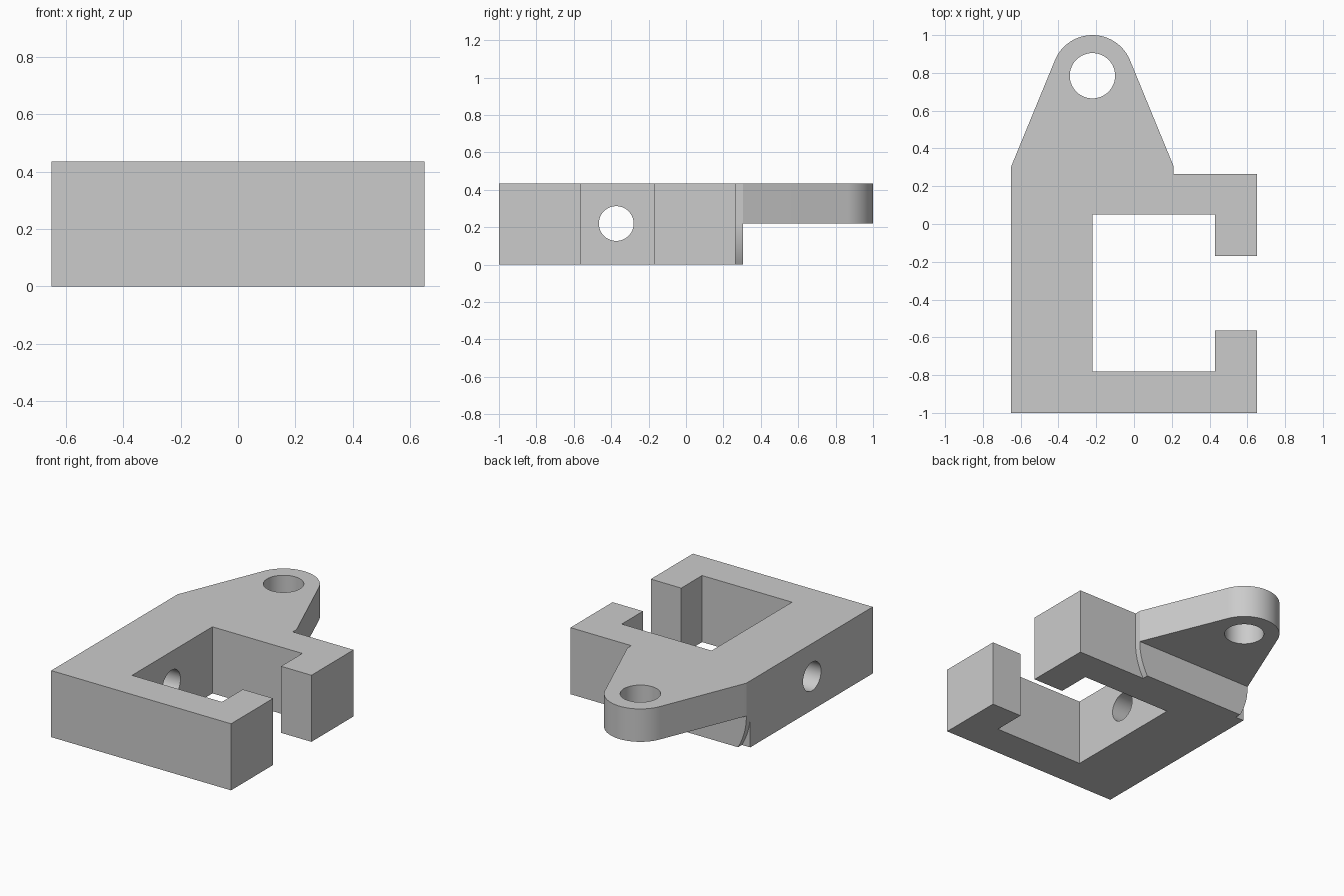
import bpy
import bmesh
from math import sin, cos, asin, atan2, acos, hypot, pi, radians
from mathutils import Matrix, Vector

if "Cube" in bpy.data.objects:
    bpy.data.objects.remove(bpy.data.objects["Cube"])

HEIGHT = 0.435
MID = 0.22                      # underside of the lug, height of the side hole
EYE = Vector((-0.22, 0.785))    # centre of the lug eye
HALF = 0.43                     # half width of the lug base
BASE_Y = 0.305                  # where the lug starts to taper
EYE_R = 0.215

grey = bpy.data.materials.new("plain grey")
grey.use_nodes = True
grey.diffuse_color = (0.6, 0.6, 0.6, 1)
grey.node_tree.nodes["Principled BSDF"].inputs["Base Color"].default_value = (0.6, 0.6, 0.6, 1)


def prism(name, outline, start, depth):
    """Extrude a list of 3D points built by start (2D -> 3D) along depth."""
    bm = bmesh.new()
    face = bm.faces.new([bm.verts.new(start(u, v)) for u, v in outline])
    grown = bmesh.ops.extrude_face_region(bm, geom=[face])["geom"]
    bmesh.ops.translate(bm, vec=depth, verts=[g for g in grown if isinstance(g, bmesh.types.BMVert)])
    bmesh.ops.recalc_face_normals(bm, faces=bm.faces)
    return to_object(name, bm)


def rod(name, radius, length, matrix):
    bm = bmesh.new()
    bmesh.ops.create_cone(bm, cap_ends=True, segments=64, radius1=radius,
                          radius2=radius, depth=length, matrix=matrix)
    return to_object(name, bm)


def to_object(name, bm):
    mesh = bpy.data.meshes.new(name)
    bm.to_mesh(mesh)
    bm.free()
    mesh.materials.append(grey)
    obj = bpy.data.objects.new(name, mesh)
    bpy.context.collection.objects.link(obj)
    return obj


def combine(target, other, operation):
    """Apply a boolean and discard the helper."""
    mod = target.modifiers.new(operation, "BOOLEAN")
    mod.operation = operation
    mod.solver = "EXACT"
    mod.object = other
    bpy.context.view_layer.objects.active = target
    bpy.ops.object.modifier_apply(modifier=mod.name)
    bpy.data.objects.remove(other)


# C-shaped frame with a slot in its right side
frame = [(-0.65, -1), (0.65, -1), (0.65, -0.565), (0.43, -0.565), (0.43, -0.78),
         (-0.22, -0.78), (-0.22, 0.05), (0.43, 0.05), (0.43, -0.17), (0.65, -0.17),
         (0.65, 0.265), (-0.65, 0.265)]
bracket = prism("bracket", frame, lambda x, y: (x, y, 0), (0, 0, HEIGHT))

# Tapered lug: straight sides tangent to a round end
reach = EYE.y - BASE_Y
tangent = acos(EYE_R / hypot(HALF, reach)) + atan2(-reach, HALF)
steps = 40
lug_outline = [(EYE.x - HALF, 0.15), (EYE.x + HALF, 0.15), (EYE.x + HALF, BASE_Y)]
for i in range(steps + 1):
    a = tangent + (pi - 2 * tangent) * i / steps
    lug_outline.append((EYE.x + EYE_R * cos(a), EYE.y + EYE_R * sin(a)))
lug_outline.append((EYE.x - HALF, BASE_Y))
lug = prism("lug", lug_outline, lambda x, y: (x, y, MID), (0, 0, HEIGHT - MID))

# Short neck under the lug, with sides that curve inwards towards the bottom
sweep = asin(MID / HALF)
side = [(HALF * cos(sweep * i / 12), MID - HALF * sin(sweep * i / 12)) for i in range(13)]
neck_outline = [(EYE.x + x, z) for x, z in side] + [(EYE.x - x, z) for x, z in reversed(side)]
neck = prism("neck", neck_outline, lambda x, z: (x, 0.15, z), (0, BASE_Y - 0.15, 0))

combine(bracket, lug, "UNION")
combine(bracket, neck, "UNION")

# Eye through the lug and round hole through the left wall
combine(bracket, rod("eye_cutter", 0.12, 1.5, Matrix.Translation((EYE.x, EYE.y, MID))), "DIFFERENCE")
across = Matrix.Translation((-0.45, -0.373, MID)) @ Matrix.Rotation(pi / 2, 4, "Y")
combine(bracket, rod("wall_cutter", 0.093, 0.7, across), "DIFFERENCE")

# Merge leftover flat splits and shade the round surfaces
bm = bmesh.new()
bm.from_mesh(bracket.data)
bmesh.ops.remove_doubles(bm, verts=bm.verts, dist=0.0001)
bmesh.ops.dissolve_limit(bm, angle_limit=radians(0.5), verts=bm.verts, edges=bm.edges)
bm.to_mesh(bracket.data)
bm.free()
bpy.ops.object.select_all(action="DESELECT")
bracket.select_set(True)
bpy.context.view_layer.objects.active = bracket
bpy.ops.object.shade_smooth_by_angle(angle=radians(20))
